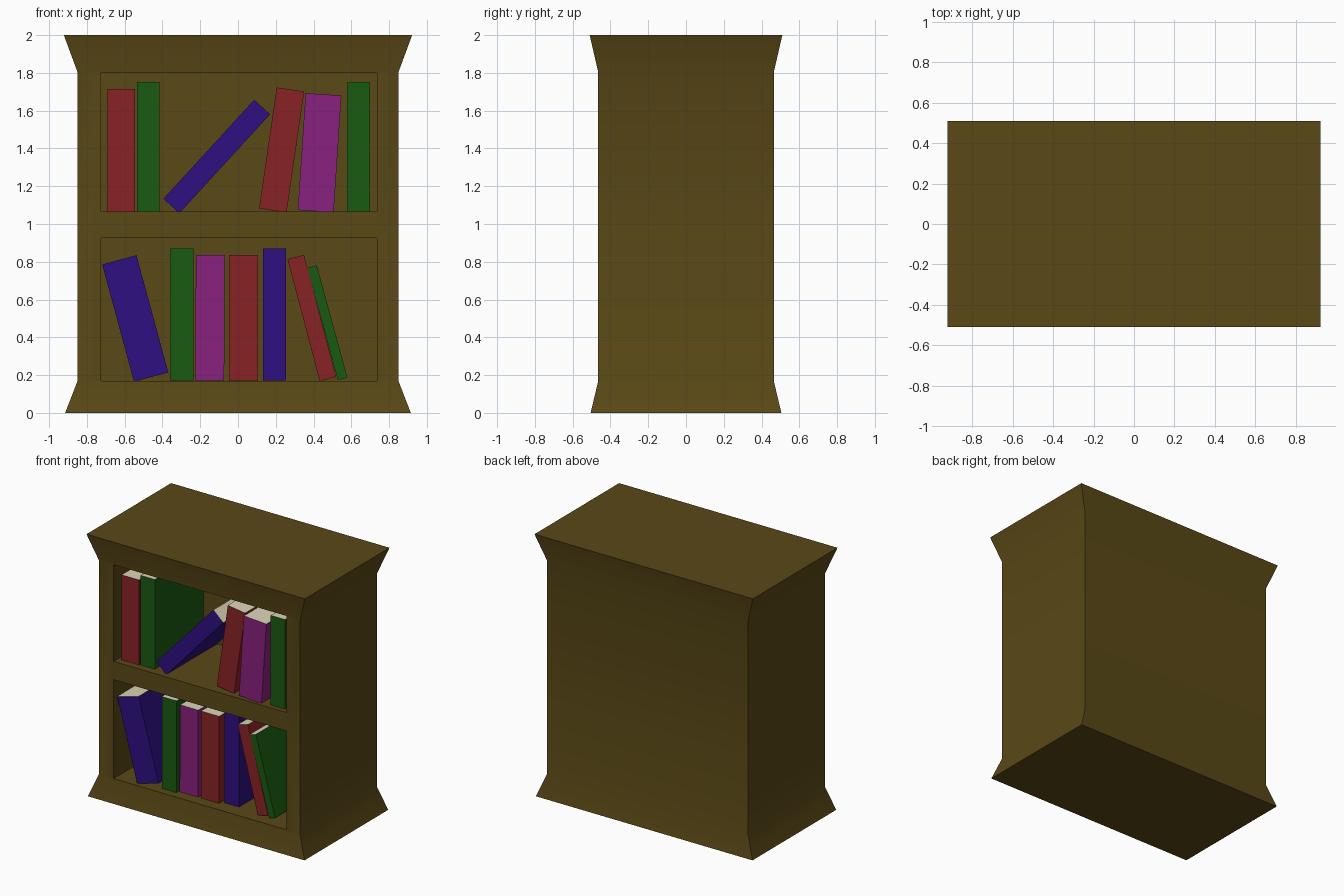
import bpy, bmesh
from math import radians

if "Cube" in bpy.data.objects:
    bpy.data.objects.remove(bpy.data.objects["Cube"])


def material(name, rgb):
    m = bpy.data.materials.new(name)
    m.diffuse_color = (*rgb, 1)
    m.use_nodes = True
    m.node_tree.nodes["Principled BSDF"].inputs["Base Color"].default_value = m.diffuse_color
    return m


WOOD = material("dark_wood", (0.10, 0.065, 0.008))
PAPER = material("paper", (0.72, 0.66, 0.48))
COVERS = {
    "red": material("red_cover", (0.25, 0.016, 0.018)),
    "green": material("green_cover", (0.01, 0.105, 0.006)),
    "blue": material("blue_cover", (0.026, 0.005, 0.22)),
    "purple": material("purple_cover", (0.25, 0.015, 0.21)),
}


def make_object(name, bm, *mats):
    bmesh.ops.recalc_face_normals(bm, faces=bm.faces)
    mesh = bpy.data.meshes.new(name)
    bm.to_mesh(mesh)
    bm.free()
    for m in mats:
        mesh.materials.append(m)
    ob = bpy.data.objects.new(name, mesh)
    bpy.context.collection.objects.link(ob)
    return ob


def add_box(bm, x0, x1, y0, y1, z0, z1):
    verts = bmesh.ops.create_cube(bm, size=1)["verts"]
    bmesh.ops.scale(bm, vec=(x1 - x0, y1 - y0, z1 - z0), verts=verts)
    bmesh.ops.translate(bm, vec=((x0 + x1) / 2, (y0 + y1) / 2, (z0 + z1) / 2), verts=verts)


# Cabinet body: rectangular rings (half width, half depth, height), flared at both ends
bm = bmesh.new()
rings = []
for hx, hy, z in [(0.915, 0.505, 0), (0.85, 0.465, 0.168), (0.85, 0.465, 1.805), (0.922, 0.51, 2)]:
    rings.append([bm.verts.new((sx * hx, sy * hy, z))
                  for sx, sy in [(-1, -1), (1, -1), (1, 1), (-1, 1)]])
for low, high in zip(rings, rings[1:]):
    for i in range(4):
        j = (i + 1) % 4
        bm.faces.new((low[i], low[j], high[j], high[i]))
bm.faces.new(rings[0])
bm.faces.new(rings[-1])
cabinet = make_object("cabinet", bm, WOOD)

# Two shelf openings cut into the front
BACK = 0.18
bm = bmesh.new()
for z0, z1 in [(0.17, 0.925), (1.065, 1.802)]:
    add_box(bm, -0.725, 0.735, -0.7, BACK, z0, z1)
cutter = make_object("shelf_opening_cutter", bm, WOOD)
cutter.hide_render = True
cutter.hide_set(True)
boolean = cabinet.modifiers.new("shelf_openings", 'BOOLEAN')
boolean.operation = 'DIFFERENCE'
boolean.solver = 'EXACT'
boolean.object = cutter
bpy.context.view_layer.objects.active = cabinet
cabinet.select_set(True)
bpy.ops.object.modifier_apply(modifier=boolean.name)
bpy.data.objects.remove(cutter)
bpy.ops.object.shade_smooth_by_angle(angle=radians(30))


# Books: colour, centre x, centre z, thickness, height, tilt towards +x, front y
def book(name, colour, x, z, w, h, tilt, front):
    bm = bmesh.new()
    depth = BACK - 0.005 - front
    add_box(bm, -w / 2, w / 2, -depth / 2, depth / 2, -h / 2, h / 2)
    for f in bm.faces:
        f.normal_update()
        if f.normal.z > 0.9:
            f.material_index = 1
    ob = make_object(name, bm, COVERS[colour], PAPER)
    ob.location = (x, front + depth / 2, z)
    ob.rotation_euler.y = radians(tilt)


UPPER = [
    ("red", -0.618, 1.391, 0.148, 0.648, 0, -0.415),
    ("green", -0.475, 1.409, 0.12, 0.684, 0, -0.41),
    ("blue", -0.1125, 1.357, 0.114, 0.711, 42.5, -0.42),
    ("red", 0.231, 1.392, 0.147, 0.647, 8.3, -0.415),
    ("purple", 0.432, 1.377, 0.19, 0.62, 3.8, -0.44),
    ("green", 0.638, 1.409, 0.122, 0.684, 0, -0.43),
]
LOWER = [
    ("blue", -0.544, 0.5, 0.188, 0.643, -15.2, -0.43),
    ("green", -0.298, 0.521, 0.123, 0.70, 0, -0.405),
    ("purple", -0.148, 0.503, 0.153, 0.664, 0.3, -0.38),
    ("red", 0.03, 0.503, 0.154, 0.664, 0, -0.38),
    ("blue", 0.193, 0.521, 0.122, 0.70, 0, -0.35),
    ("red", 0.391, 0.502, 0.09, 0.668, -14.8, -0.38),
    ("green", 0.473, 0.477, 0.052, 0.616, -15.3, -0.38),
]
for shelf, books in [("upper", UPPER), ("lower", LOWER)]:
    for i, spec in enumerate(books, 1):
        book(f"{shelf}_book_{i}", *spec)
